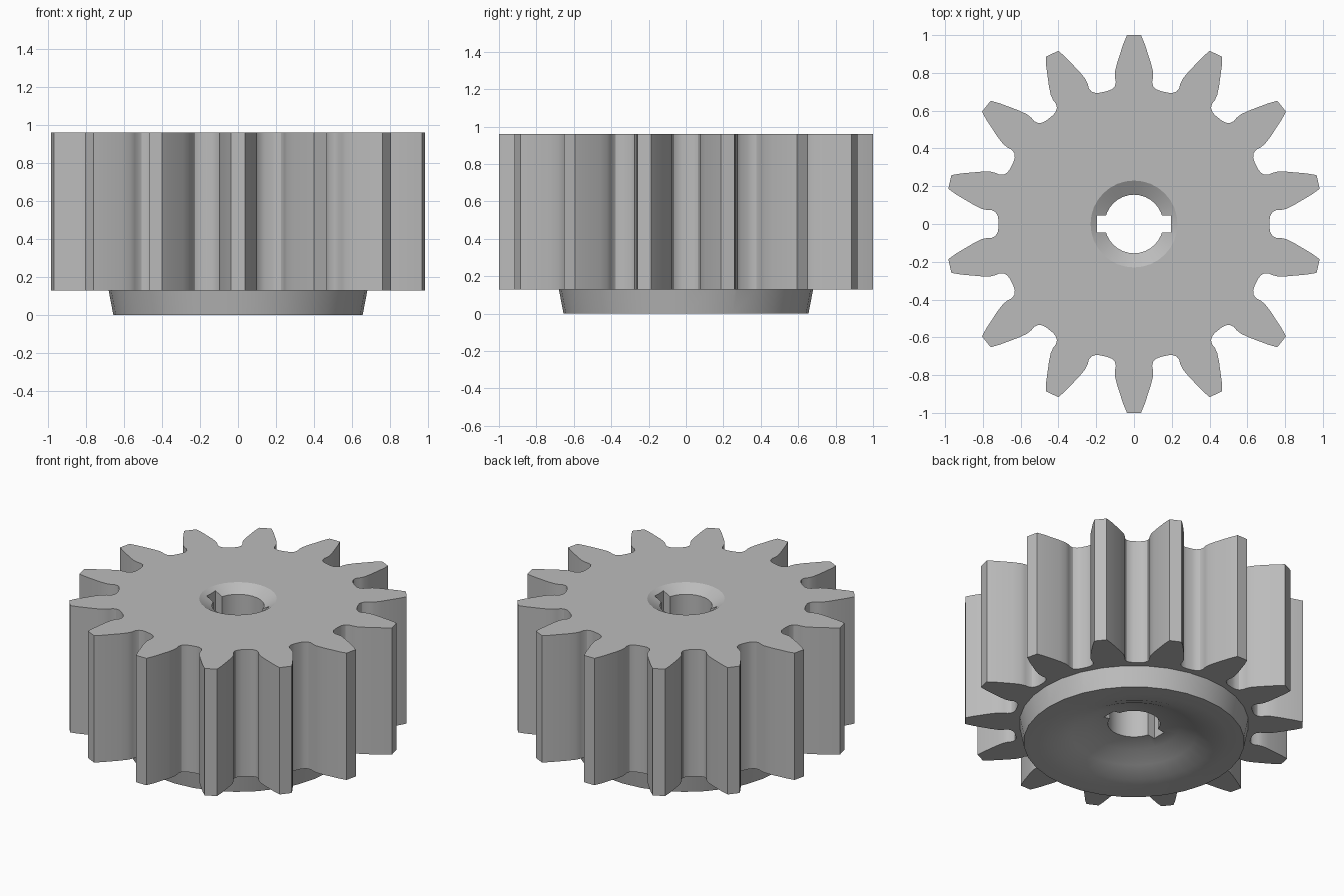
import bpy
import bmesh
from math import cos, sin, tau, radians

if "Cube" in bpy.data.objects:
    bpy.data.objects.remove(bpy.data.objects["Cube"], do_unlink=True)

TEETH = 14
Z_LOW, Z_TOP = 0.13, 0.96
BORE = 0.155

steel = bpy.data.materials.new("grey steel")
steel.use_nodes = True
steel.diffuse_color = (0.5, 0.5, 0.5, 1)
steel.node_tree.nodes["Principled BSDF"].inputs["Base Color"].default_value = (0.5, 0.5, 0.5, 1)


def make_object(name, bm):
    bmesh.ops.recalc_face_normals(bm, faces=bm.faces)
    mesh = bpy.data.meshes.new(name)
    bm.to_mesh(mesh)
    bm.free()
    mesh.materials.append(steel)
    obj = bpy.data.objects.new(name, mesh)
    bpy.context.collection.objects.link(obj)
    return obj


def prism(name, outline, z0, z1):
    bm = bmesh.new()
    face = bm.faces.new([bm.verts.new((x, y, z0)) for x, y in outline])
    top = bmesh.ops.extrude_face_region(bm, geom=[face])["geom"]
    bmesh.ops.translate(bm, vec=(0, 0, z1 - z0),
                        verts=[v for v in top if isinstance(v, bmesh.types.BMVert)])
    return make_object(name, bm)


def lathe(name, profile, steps):
    """Spin an (r, z) profile that starts and ends on the axis."""
    bm = bmesh.new()
    verts = [bm.verts.new((r, 0, z)) for r, z in profile]
    edges = [bm.edges.new(pair) for pair in zip(verts, verts[1:])]
    bmesh.ops.spin(bm, geom=verts + edges, cent=(0, 0, 0), axis=(0, 0, 1),
                   angle=tau, steps=steps, use_merge=True)
    bmesh.ops.remove_doubles(bm, verts=bm.verts, dist=0.0001)
    return make_object(name, bm)


def combine(target, other, operation):
    mod = target.modifiers.new(operation, "BOOLEAN")
    mod.operation, mod.solver, mod.object = operation, "EXACT", other
    bpy.context.view_layer.objects.active = target
    bpy.ops.object.modifier_apply(modifier=mod.name)
    bpy.data.objects.remove(other, do_unlink=True)


# Toothed wheel: one tooth flank, mirrored and repeated around the axis
flank = [(0.037, 1.0), (0.056, 0.955), (0.074, 0.90), (0.09, 0.85), (0.101, 0.805),
         (0.101, 0.775), (0.096, 0.752), (0.101, 0.73), (0.118, 0.713), (0.14, 0.704)]
tooth = [(-x, y) for x, y in reversed(flank)] + flank
outline = []
for i in range(TEETH):
    a = -tau * i / TEETH
    outline += [(x * cos(a) - y * sin(a), x * sin(a) + y * cos(a)) for x, y in tooth]
gear = prism("gear", outline, Z_LOW, Z_TOP)

# Tapered hub below the wheel, with a dished underside
hub = lathe("hub", [(0, 0.124), (BORE, 0.124), (0.27, 0.105), (0.37, 0.055), (0.47, 0.015),
                    (0.56, 0.003), (0.655, 0), (0.68, Z_LOW), (0.6, Z_LOW + 0.02),
                    (0, Z_LOW + 0.02)], 32)
combine(gear, hub, "UNION")

# Bore with a countersunk top, and a keyway on each side
bore = lathe("bore_cutter", [(0, -0.1), (BORE, -0.1), (BORE, Z_TOP - 0.045),
                             (0.23, Z_TOP), (0.23, Z_TOP + 0.1), (0, Z_TOP + 0.1)], 32)
combine(gear, bore, "DIFFERENCE")
slot = [(-0.195, -0.045), (0.195, -0.045), (0.195, 0.045), (-0.195, 0.045)]
combine(gear, prism("keyway_cutter", slot, -0.1, Z_TOP + 0.1), "DIFFERENCE")

# Smooth flanks with crisp tips and rims
bpy.ops.object.select_all(action="DESELECT")
gear.select_set(True)
bpy.context.view_layer.objects.active = gear
bpy.ops.object.shade_smooth_by_angle(angle=radians(28))
